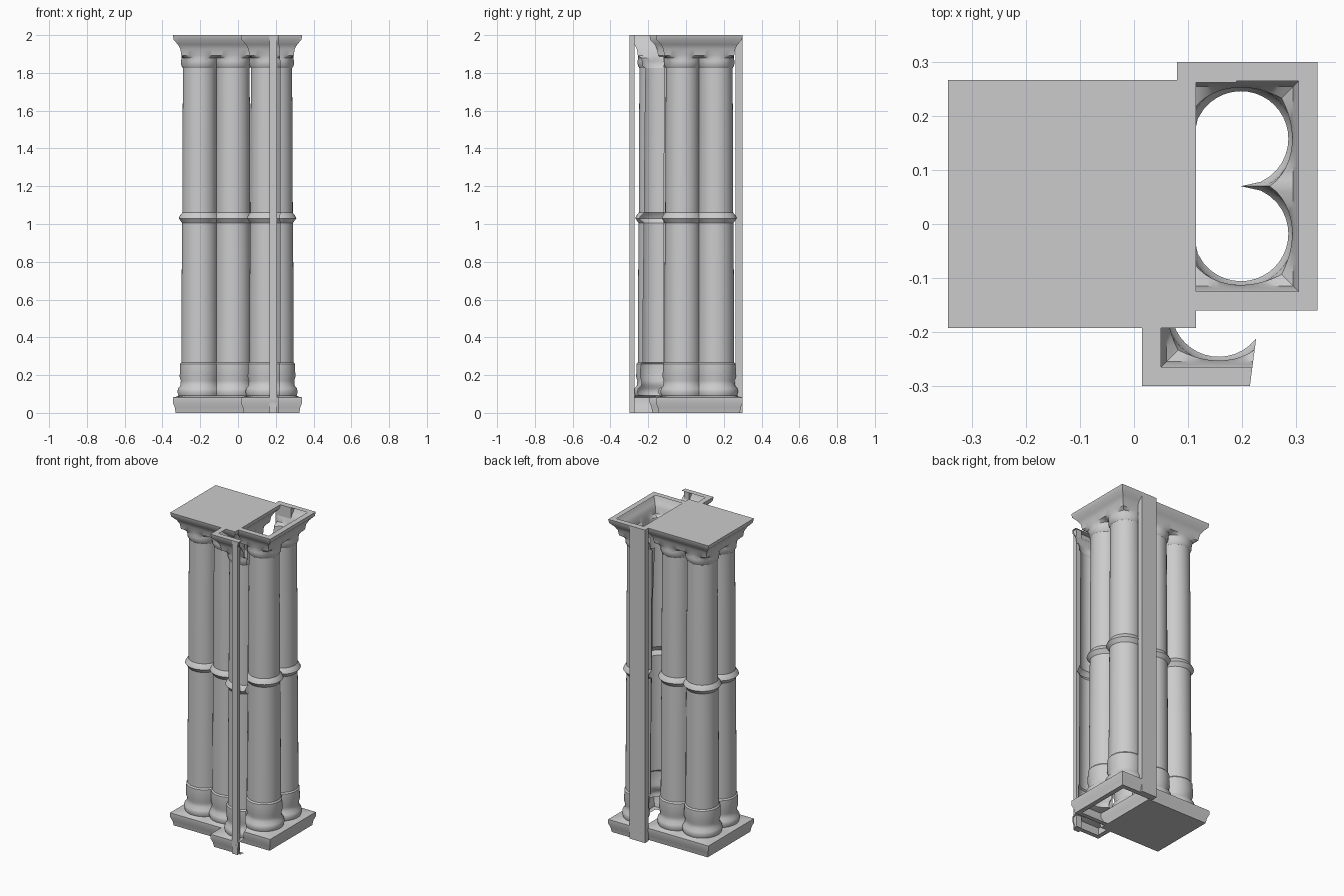
import bpy, bmesh, math

if "Cube" in bpy.data.objects:
    bpy.data.objects.remove(bpy.data.objects["Cube"])

D = 0.088          # offset of each round shaft from the pier centre
STEP = 3.75        # angular resolution in degrees

# Pier profile: height, half width, roundness (0 = square, 1 = four clustered shafts)
PROFILE = [
    (0.0, .215, 0), (.03, .22, 0), (.055, .23, 0), (.082, .23, 0), (.086, .21, 0),
    (.092, .200, 1), (.11, .206, 1), (.13, .202, 1), (.145, .190, 1), (.17, .188, 1),
    (.19, .194, 1), (.26, .192, 1), (.268, .185, 1), (.6, .184, 1), (1.005, .181, 1),
    (1.018, .190, 1), (1.03, .199, 1), (1.045, .192, 1), (1.06, .180, 1), (1.45, .179, 1),
    (1.825, .176, 1), (1.838, .185, 1), (1.862, .187, 1), (1.878, .183, .7),
    (1.892, .185, 0), (1.925, .190, 0), (1.95, .203, 0), (1.975, .226, 0), (2.0, .23, 0),
]


def radius(deg, half, roundness):
    """Distance from the pier centre to its outline in one direction."""
    a = math.radians(deg)
    c, s = abs(math.cos(a)), abs(math.sin(a))
    square = half / max(c, s)
    r = half - D
    along = D * (c + s)
    lobe = along + math.sqrt(max(0, along * along - 2 * D * D + r * r))
    return square * (1 - roundness) + lobe * roundness


def finish(name, bm):
    bmesh.ops.recalc_face_normals(bm, faces=bm.faces)
    mesh = bpy.data.meshes.new(name)
    bm.to_mesh(mesh)
    bm.free()
    obj = bpy.data.objects.new(name, mesh)
    bpy.context.collection.objects.link(obj)
    bpy.ops.object.select_all(action='DESELECT')
    bpy.context.view_layer.objects.active = obj
    obj.select_set(True)
    bpy.ops.object.shade_smooth_by_angle(angle=math.radians(35))


def pier(name, cx, cy, start, end, closed):
    """Loft the profile over an angular range; full piers get end caps, partial ones open lips."""
    count = round((end - start) / STEP) + (0 if closed else 1)
    levels = PROFILE if closed else [(0, .185, 0)] + PROFILE + [(2.0, .195, 0)]
    bm = bmesh.new()
    rings = []
    for z, half, roundness in levels:
        ring = []
        for i in range(count):
            deg = start + i * STEP
            r = radius(deg, half, roundness)
            a = math.radians(deg)
            ring.append(bm.verts.new((cx + r * math.cos(a), cy + r * math.sin(a), z)))
        rings.append(ring)
    for lo, hi in zip(rings, rings[1:]):
        for i in range(count if closed else count - 1):
            j = (i + 1) % count
            bm.faces.new((lo[i], lo[j], hi[j], hi[i]))
    if closed:
        bm.faces.new(rings[0][::-1])
        bm.faces.new(rings[-1])
    finish(name, bm)


def strip(name, x0, x1, y0, y1):
    """Full height flat strip."""
    bm = bmesh.new()
    bmesh.ops.create_cube(bm, size=1)
    for v in bm.verts:
        v.co = (x1 if v.co.x > 0 else x0, y1 if v.co.y > 0 else y0, 2 if v.co.z > 0 else 0)
    finish(name, bm)


# Complete pier, half pier shell on the right, corner shell at the front
pier("full_pier", -0.115, 0.037, 0, 360, True)
pier("right_half_pier", 0.11, 0.07, -93.75, 93.75, False)
pier("front_corner_pier", 0.245, -0.07, 195, 262.5, False)

# Flat edge strips
strip("front_edge_strip", 0.168, 0.206, -0.30, -0.272)
strip("back_edge_strip", 0.08, 0.19, 0.262, 0.30)
